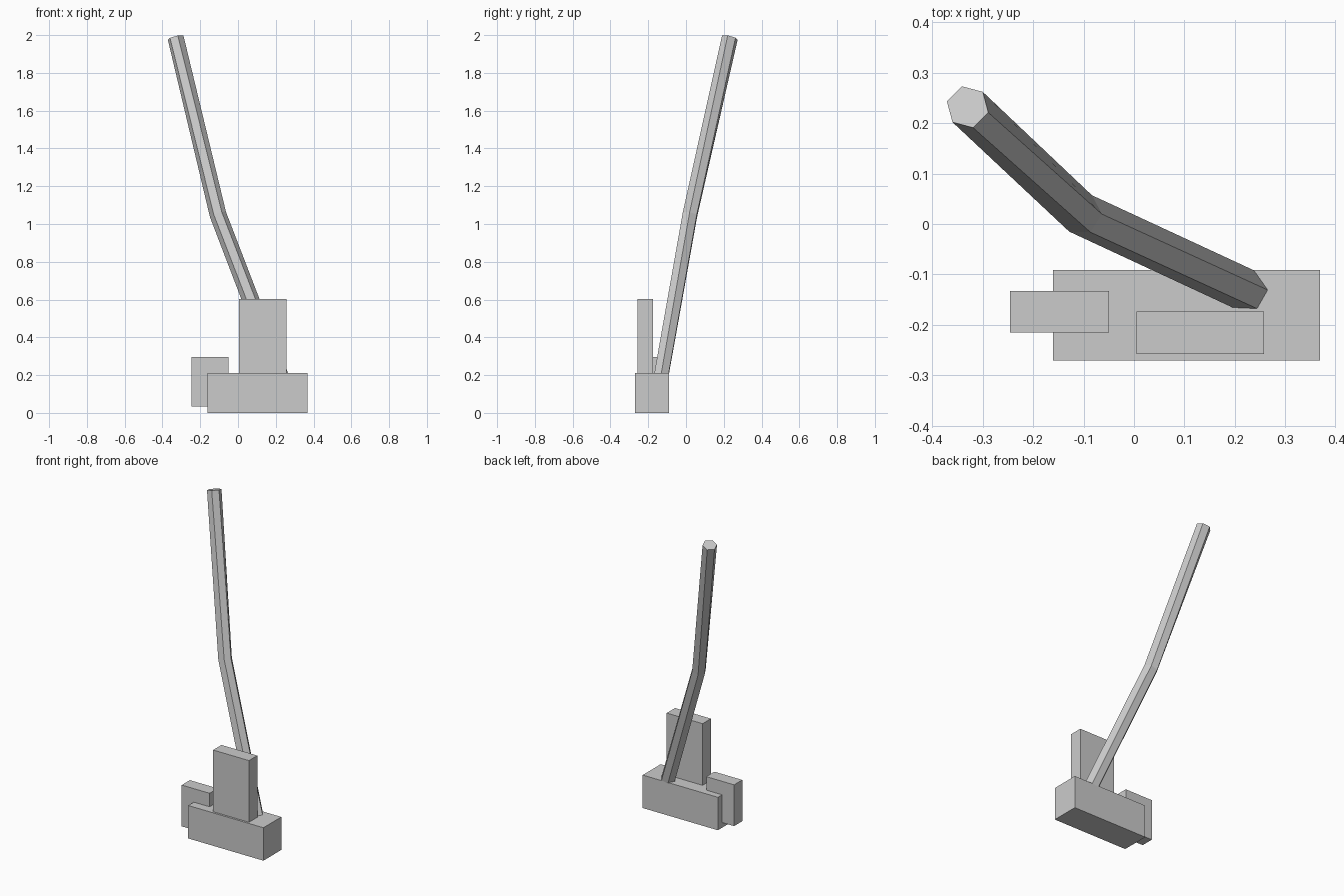
import bpy, bmesh, math
from mathutils import Vector

if "Cube" in bpy.data.objects:
    bpy.data.objects.remove(bpy.data.objects["Cube"])


def finish(bm, name):
    bmesh.ops.recalc_face_normals(bm, faces=bm.faces)
    mesh = bpy.data.meshes.new(name)
    bm.to_mesh(mesh)
    bm.free()
    obj = bpy.data.objects.new(name, mesh)
    bpy.context.collection.objects.link(obj)
    return obj


def box(name, lo, hi):
    lo, hi = Vector(lo), Vector(hi)
    bm = bmesh.new()
    bmesh.ops.create_cube(bm, size=1)
    bmesh.ops.scale(bm, vec=hi - lo, verts=bm.verts)
    bmesh.ops.translate(bm, vec=(lo + hi) / 2, verts=bm.verts)
    return finish(bm, name)


def bent_rod(name, path, twists, radius, sides):
    """Sweep a polygon along a path; each ring lies square to the path there."""
    path = [Vector(p) for p in path]
    dirs = [(b - a).normalized() for a, b in zip(path, path[1:])]
    normals = [dirs[0]] + [(a + b).normalized() for a, b in zip(dirs, dirs[1:])] + [dirs[-1]]
    bm = bmesh.new()
    rings = []
    for p, n, twist in zip(path, normals, twists):
        ring = []
        for i in range(sides):
            a = math.radians(twist) + 2 * math.pi * i / sides
            x, y = radius * math.cos(a), radius * math.sin(a)
            ring.append(bm.verts.new(p + Vector((x, y, -(n.x * x + n.y * y) / n.z))))
        rings.append(ring)
    for r, s in zip(rings, rings[1:]):
        for i in range(sides):
            j = (i + 1) % sides
            bm.faces.new((r[i], r[j], s[j], s[i]))
    bm.faces.new(rings[0])
    bm.faces.new(rings[-1])
    return finish(bm, name)


# Base block with an upright plate and a side plate
box("base_block", (-0.161, -0.271, 0.0), (0.369, -0.091, 0.21))
box("upright_plate", (0.005, -0.258, 0.2), (0.258, -0.174, 0.603))
box("side_plate", (-0.246, -0.215, 0.033), (-0.05, -0.133, 0.296))

# Long bent lever with six sides
bent_rod("lever", [(0.228, -0.134, 0.18), (-0.106, 0.021, 1.05), (-0.33, 0.232, 1.986)],
         twists=(61, 58, 45), radius=0.0425, sides=6)
